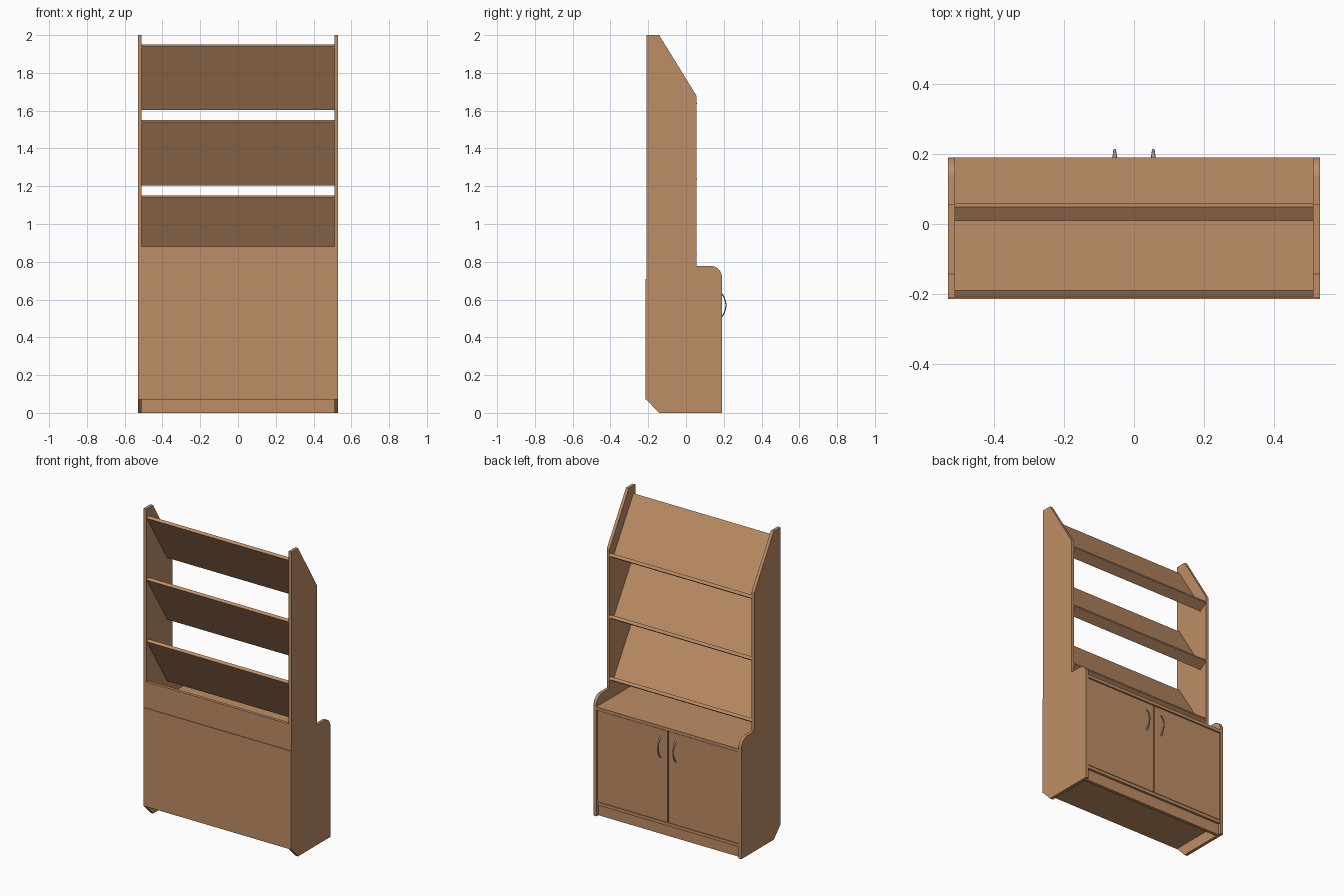
import bpy, bmesh, math
from mathutils import Vector

if "Cube" in bpy.data.objects:
    bpy.data.objects.remove(bpy.data.objects["Cube"])


def material(name, rgb):
    m = bpy.data.materials.new(name)
    m.diffuse_color = (*rgb, 1)
    m.use_nodes = True
    m.node_tree.nodes["Principled BSDF"].inputs["Base Color"].default_value = m.diffuse_color
    return m


WOOD = material("warm wood", (0.515, 0.270, 0.133))
METAL = material("grey metal", (0.36, 0.36, 0.37))


def finish(name, bm, mat, smooth=False):
    bmesh.ops.recalc_face_normals(bm, faces=bm.faces)
    me = bpy.data.meshes.new(name)
    bm.to_mesh(me)
    bm.free()
    me.materials.append(mat)
    ob = bpy.data.objects.new(name, me)
    bpy.context.collection.objects.link(ob)
    if smooth:
        bpy.ops.object.select_all(action='DESELECT')
        ob.select_set(True)
        bpy.context.view_layer.objects.active = ob
        bpy.ops.object.shade_smooth_by_angle(angle=math.radians(30))
    return ob


def extrude_yz(name, pts, x0, x1, smooth=False):
    """Extrude a (y, z) outline along x."""
    bm = bmesh.new()
    face = bm.faces.new([bm.verts.new((x0, y, z)) for y, z in pts])
    ext = bmesh.ops.extrude_face_region(bm, geom=[face])
    verts = [v for v in ext['geom'] if isinstance(v, bmesh.types.BMVert)]
    bmesh.ops.translate(bm, verts=verts, vec=(x1 - x0, 0, 0))
    return finish(name, bm, WOOD, smooth)


def board(name, x0, x1, y0, y1, z0, z1):
    return extrude_yz(name, [(y0, z0), (y1, z0), (y1, z1), (y0, z1)], x0, x1)


# side panels with rounded counter corner and slanted top
arc = [(0.13 + 0.06 * math.sin(a), 0.718 + 0.06 * math.cos(a))
       for a in (math.radians(90 * i / 12) for i in range(13))]
side = [(-0.21, 2.0), (-0.142, 2.0), (0.055, 1.68), (0.055, 0.778)] + arc + \
       [(0.19, 0.0), (-0.142, 0.0), (-0.21, 0.07)]
for label, s in (("left", -1), ("right", 1)):
    extrude_yz(label + "_side_panel", side, s * 0.51, s * 0.53, True)

# cabinet carcass
IN = 0.51
board("back_panel", -0.53, 0.53, -0.214, -0.21, 0.072, 0.71)
board("back_rail", -IN, IN, -0.21, -0.19, 0.71, 0.88)
board("counter_top", -IN, IN, -0.21, 0.19, 0.69, 0.71)
board("cabinet_floor", -IN, IN, -0.21, 0.185, 0.072, 0.092)
board("plinth", -IN, IN, 0.15, 0.17, 0.0, 0.072)

# tilted display shelves, each an L section: board plus front lip
d = Vector((0.53, -0.848))      # down the slope
n = Vector((0.848, 0.53))       # out of the board
for i, top in enumerate((1.15, 1.55, 1.95)):
    a = Vector((-0.19, top))
    foot = a + d * 0.377
    lip = foot + n * 0.045
    low = lip + d * 0.02
    heel = foot + d * 0.02 - n * 0.02
    pts = [a, foot, lip, low, heel, a - n * 0.02]
    extrude_yz(f"display_shelf_{i + 1}", pts, -IN, IN)

# doors and bow handles, narrower at the middle
for label, s in (("left", -1), ("right", 1)):
    x0, x1 = sorted((s * 0.003, s * 0.507))
    board(label + "_door", x0, x1, 0.167, 0.185, 0.095, 0.686)
    bm = bmesh.new()
    rings = []
    r = (0.07 ** 2 + 0.029 ** 2) / (2 * 0.029)
    half = math.asin(0.07 / r)
    N = 16
    for i in range(N + 1):
        t = 2 * i / N - 1
        w = 0.003 + 0.004 * abs(t)
        ring = []
        for k in range(10):
            b = 2 * math.pi * k / 10
            rr = r - 0.003 + 0.003 * math.sin(b)
            ring.append(bm.verts.new((s * 0.055 + w * math.cos(b),
                                      0.214 - r + rr * math.cos(half * t),
                                      0.57 + rr * math.sin(half * t))))
        rings.append(ring)
    for p, q in zip(rings, rings[1:]):
        for k in range(10):
            j = (k + 1) % 10
            bm.faces.new((p[k], p[j], q[j], q[k]))
    bm.faces.new(rings[0])
    bm.faces.new(rings[-1])
    finish(label + "_handle", bm, METAL, True)
